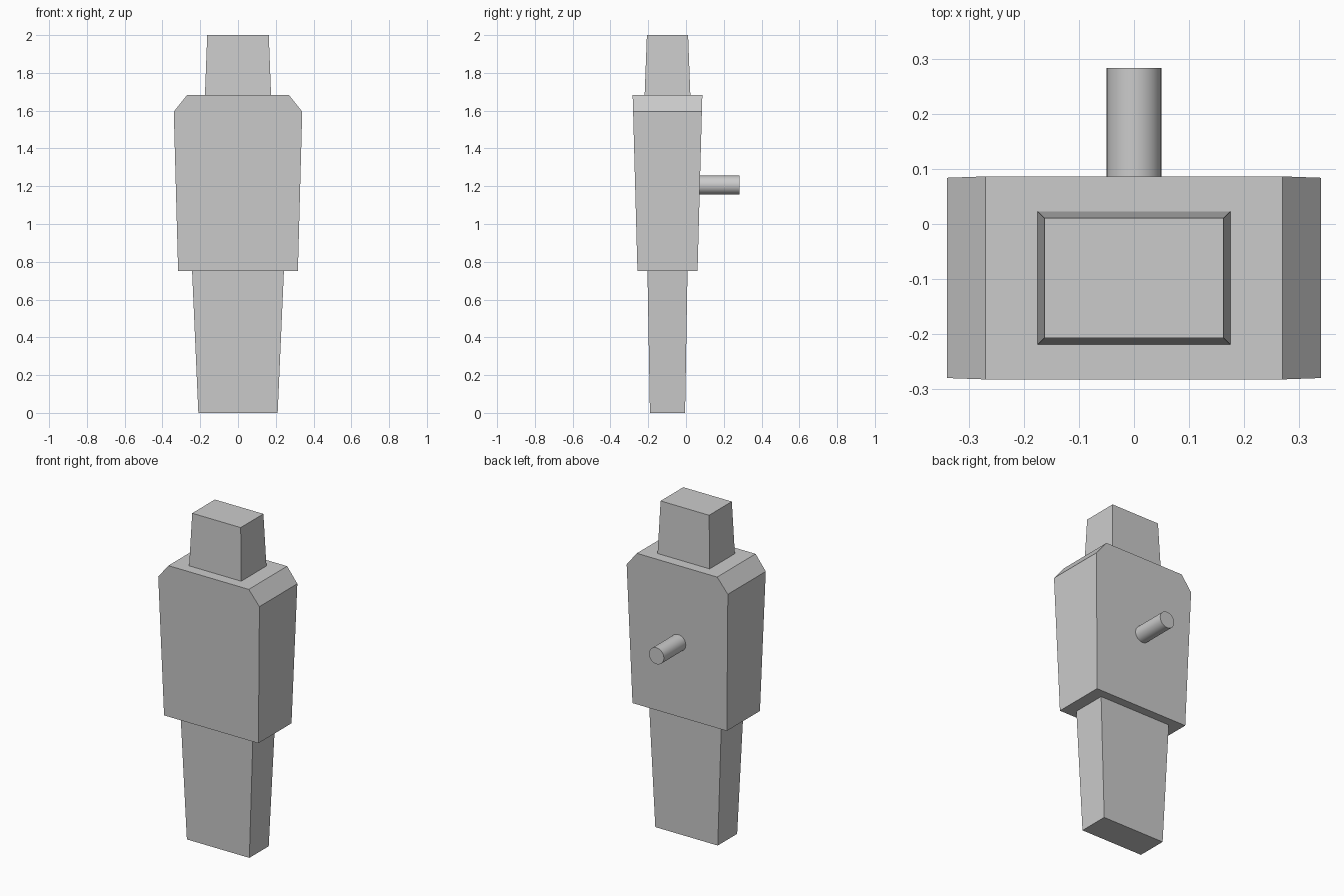
import bpy, bmesh, math

if "Cube" in bpy.data.objects:
    bpy.data.objects.remove(bpy.data.objects["Cube"])

CY = -0.098  # shared depth centre of the figure blocks


def loft(name, rings):
    """Closed block through rectangles given as (z, half width, half depth)."""
    bm = bmesh.new()
    loops = [[bm.verts.new((sx * hx, CY + sy * hy, z))
              for sx, sy in ((-1, -1), (1, -1), (1, 1), (-1, 1))]
             for z, hx, hy in rings]
    for a, b in zip(loops, loops[1:]):
        for i in range(4):
            j = (i + 1) % 4
            bm.faces.new((a[i], a[j], b[j], b[i]))
    bm.faces.new(loops[0][::-1])
    bm.faces.new(loops[-1])
    # Merge the coplanar front and back panels
    bmesh.ops.dissolve_limit(bm, angle_limit=math.radians(1),
                             verts=bm.verts[:], edges=bm.edges[:])
    bmesh.ops.recalc_face_normals(bm, faces=bm.faces[:])
    mesh = bpy.data.meshes.new(name)
    bm.to_mesh(mesh)
    bm.free()
    obj = bpy.data.objects.new(name, mesh)
    bpy.context.collection.objects.link(obj)
    return obj


# Tapered legs, torso with chamfered shoulders, and head
loft("legs", [(0, 0.21, 0.093), (0.75, 0.243, 0.106)])
loft("torso", [(0.75, 0.317, 0.159), (1.595, 0.34, 0.182), (1.682, 0.27, 0.1845)])
loft("head", [(1.682, 0.175, 0.121), (2.0, 0.163, 0.109)])

# Round peg on the back
y0, y1 = 0.07, 0.284
bpy.ops.mesh.primitive_cylinder_add(vertices=32, radius=0.05, depth=y1 - y0,
                                    location=(0, (y0 + y1) / 2, 1.206),
                                    rotation=(math.pi / 2, 0, 0))
peg = bpy.context.object
peg.name = "back_peg"
bpy.ops.object.shade_smooth_by_angle(angle=math.radians(40))
